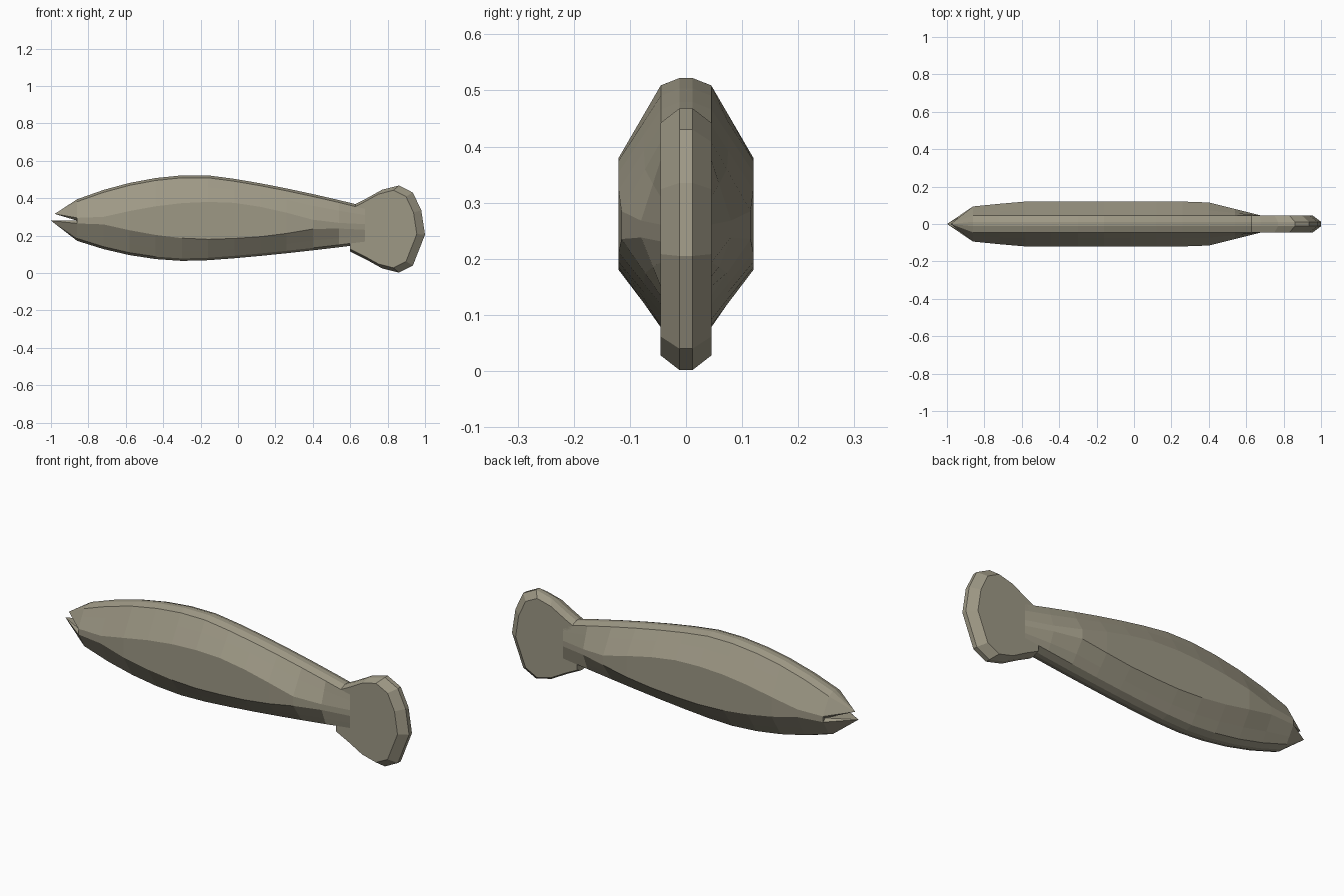
import bpy, bmesh, math
from mathutils import Vector

cube = bpy.data.objects.get("Cube")
if cube:
    bpy.data.objects.remove(cube)

mat = bpy.data.materials.new("olive_grey")
mat.use_nodes = True
colour = (0.34, 0.315, 0.235, 1)
mat.diffuse_color = colour
mat.node_tree.nodes["Principled BSDF"].inputs["Base Color"].default_value = colour


def loft(name, rings):
    """Skin a list of equal closed rings and cap both ends."""
    bm = bmesh.new()
    loops = [[bm.verts.new(point) for point in ring] for ring in rings]
    for near, far in zip(loops, loops[1:]):
        for i in range(len(near)):
            bm.faces.new((near[i - 1], near[i], far[i], far[i - 1]))
    bm.faces.new(loops[0])
    bm.faces.new(loops[-1])
    bmesh.ops.recalc_face_normals(bm, faces=bm.faces)
    mesh = bpy.data.meshes.new(name)
    bm.to_mesh(mesh)
    bm.free()
    mesh.materials.append(mat)
    obj = bpy.data.objects.new(name, mesh)
    bpy.context.collection.objects.link(obj)


# Lengthwise curves of the body
def back_height(x):
    behind = x + 0.2
    drop = 0.3 * behind ** 2 if behind < 0 else 0.2 * behind ** 1.3
    return 0.525 - drop


def belly_height(x):
    behind = x + 0.25
    rise = 0.29 * behind ** 2 if behind < 0 else 0.1 * behind ** 1.3
    return 0.064 + rise


def half_width(x):
    toward_head = 0.12 + 0.1 * (x + 0.6)
    toward_tail = 0.12 - 0.25 * (x - 0.38)
    return max(plate, min(0.12, toward_head, toward_tail))


def flank_edge(x, side):
    """Height of the upper or lower border of the flat flank."""
    middle = 0.28 - 0.05 * max(x, 0)
    return middle + side * max(0.015, 0.1 * math.cos(2.4 * (x + 0.15)))


def half_section(x, outer, side):
    """Points from the ridge or keel out to the flank, on the left."""
    width = half_width(x)
    edge = flank_edge(x, side)
    shoulder = outer - side * chamfer
    bulge = Vector((x, plate, shoulder)).lerp(Vector((x, width, edge)), 0.4)
    return [Vector((x, crest, outer)), Vector((x, plate, shoulder)),
            bulge, Vector((x, width, edge))]


def both_sides(half):
    """Close a half ring by reflecting it across the middle plane."""
    return half + [Vector((p.x, -p.y, p.z)) for p in reversed(half)]


def back(x):
    return half_section(x, back_height(x), 1)


def belly(x):
    return half_section(x, belly_height(x), -1)


plate = 0.045    # half thickness of the tail and of the ridge strip
crest = 0.012    # half width of the flat along the ridge and rim
chamfer = 0.013
mouth_x = -0.86
mouth_z = 0.28

# Body
stations = [mouth_x + 0.14 * i for i in range(12)]
loft("body", [both_sides(back(x) + belly(x)[::-1]) for x in stations])


# Jaws: each half of the first section tapers to its own tip
def jaw(name, half, tip):
    seam = Vector((mouth_x, half_width(mouth_x) * 0.8, mouth_z))
    base = both_sides(half + [seam])
    loft(name, [base, [p.lerp(tip, 0.94) for p in base], [p.lerp(tip, 0.99) for p in base]])


jaw("upper_jaw", back(mouth_x), Vector((-0.98, 0, 0.316)))
jaw("lower_jaw", belly(mouth_x), Vector((-1, 0, mouth_z)))

# Tail fin: a plate with a chamfered rim, its lobes mirrored top to bottom
fin_middle = 0.235
root = Vector((0.6, 0))
lobe = [Vector(p) for p in [(0.6, 0.12), (0.68, 0.16), (0.77, 0.21),
                            (0.86, 0.233), (0.935, 0.195)]]
trailing = [Vector((0.98, 0.1)), Vector((1, -0.03))]
outline = lobe + trailing + [Vector((p.x, -p.y)) for p in reversed(lobe)]


def fin_ring(y, scale):
    points = [root.lerp(p, scale) for p in outline]
    return [Vector((p.x, y, fin_middle + p.y)) for p in points]


loft("tail_fin", [fin_ring(-plate, 0.89), fin_ring(-crest, 1),
                  fin_ring(crest, 1), fin_ring(plate, 0.89)])
